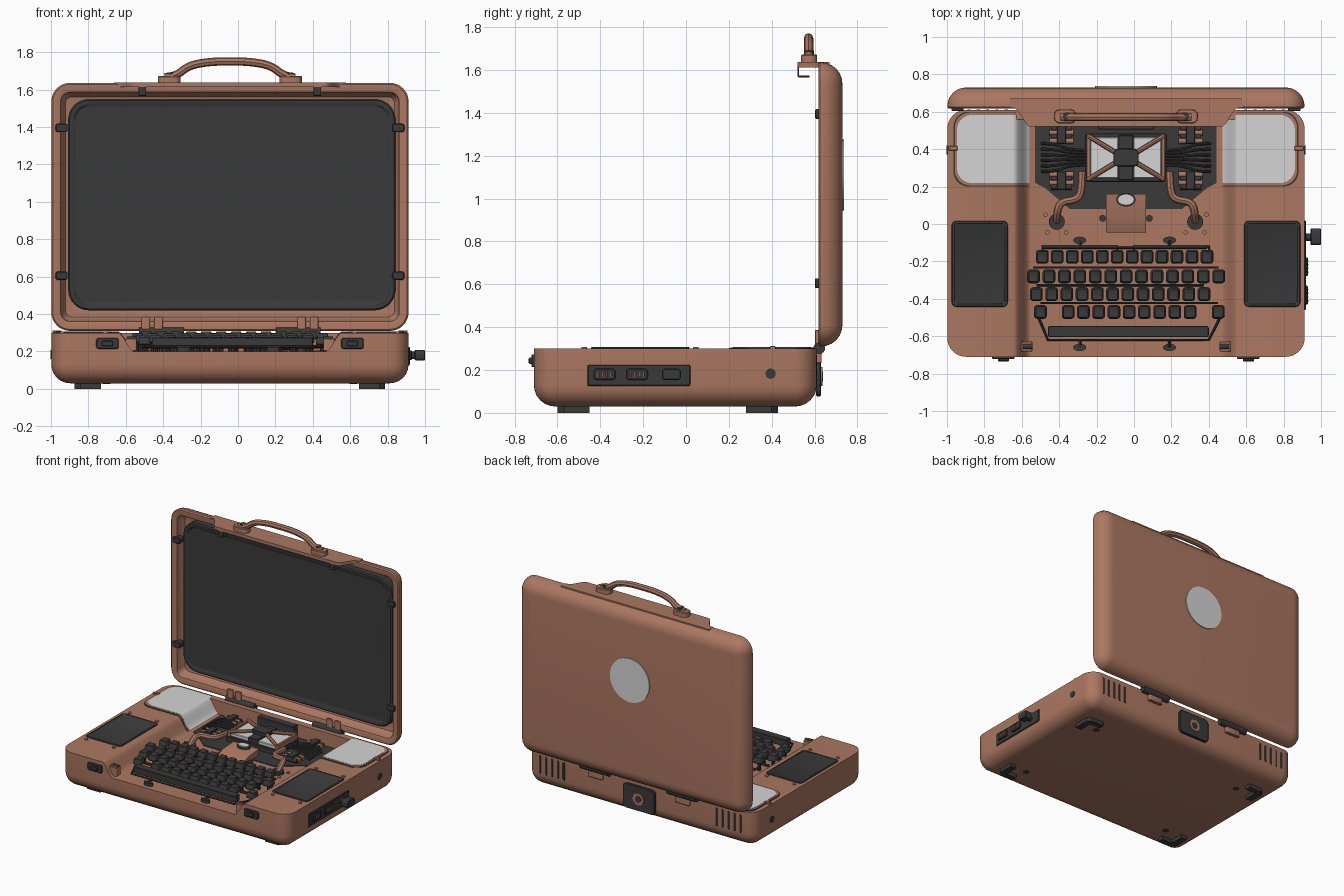
import bpy, bmesh, math
from mathutils import Matrix

if "Cube" in bpy.data.objects:
    bpy.data.objects.remove(bpy.data.objects["Cube"])

C = -0.043  # centre line of the case


def material(name, rgb):
    m = bpy.data.materials.new(name)
    m.diffuse_color = (*rgb, 1)
    m.use_nodes = True
    m.node_tree.nodes["Principled BSDF"].inputs["Base Color"].default_value = m.diffuse_color
    return m


TAN = material("copper tan", (0.41, 0.185, 0.12))
DARK = material("charcoal", (0.042, 0.042, 0.042))
WHITE = material("pale metal", (0.66, 0.66, 0.66))
SWAP = Matrix(((1, 0, 0, 0), (0, 0, 1, 0), (0, 1, 0, 0), (0, 0, 0, 1)))   # slab z -> world y
SIDE = Matrix(((0, 0, 1, 0), (1, 0, 0, 0), (0, 1, 0, 0), (0, 0, 0, 1)))   # slab z -> world x


def add(name, mat, bm, M=None):
    if M:
        bm.transform(M)
    bmesh.ops.recalc_face_normals(bm, faces=bm.faces[:])
    me = bpy.data.meshes.new(name)
    bm.to_mesh(me)
    bm.free()
    me.materials.append(mat)
    ob = bpy.data.objects.new(name, me)
    bpy.context.collection.objects.link(ob)
    return ob


def slab(name, mat, cx, cy, hx, hy, r, rings, M=None, n=6):
    """Rounded rectangle lofted through (inset, height) rings."""
    bm = bmesh.new()
    loops = []
    for inset, z in rings:
        a, b = hx - inset, hy - inset
        rr = min(max(r - inset, r * 0.35), a, b)
        loop = []
        for q, (sx, sy) in enumerate(((1, 1), (-1, 1), (-1, -1), (1, -1))):
            for i in range(n + 1):
                t = math.pi / 2 * (q + i / n)
                loop.append(bm.verts.new((cx + sx * (a - rr) + rr * math.cos(t),
                                          cy + sy * (b - rr) + rr * math.sin(t), z)))
        loops.append(loop)
    for p, q in zip(loops, loops[1:]):
        for i in range(len(p)):
            j = (i + 1) % len(p)
            bm.faces.new((p[i], p[j], q[j], q[i]))
    bm.faces.new(loops[0])
    bm.faces.new(loops[-1])
    return add(name, mat, bm, M)


def box(name, mat, c, s, r=0.006, M=None):
    z0, z1, b = c[2] - s[2] / 2, c[2] + s[2] / 2, min(0.004, s[2] / 3)
    return slab(name, mat, c[0], c[1], s[0] / 2, s[1] / 2, r,
                [(b, z0), (0, z0 + b), (0, z1 - b), (b, z1)], M, 3)


def prism(name, mat, pts, lo, hi, M=None):
    bm = bmesh.new()
    a = [bm.verts.new((x, y, lo)) for x, y in pts]
    b = [bm.verts.new((x, y, hi)) for x, y in pts]
    bm.faces.new(a)
    bm.faces.new(b)
    for i in range(len(a)):
        j = (i + 1) % len(a)
        bm.faces.new((a[i], a[j], b[j], b[i]))
    return add(name, mat, bm, M)


def cyl(name, mat, c, r, d, axis="z", sides=24, scale=(1, 1, 1)):
    rot = {"x": (0, math.pi / 2, 0), "y": (math.pi / 2, 0, 0), "z": (0, 0, 0)}[axis]
    bpy.ops.mesh.primitive_cylinder_add(vertices=sides, radius=r, depth=d, location=c, rotation=rot)
    ob = bpy.context.object
    ob.name, ob.scale = name, scale
    ob.data.materials.append(mat)
    return ob


def tube(name, mat, pts, r, smooth=True):
    cu = bpy.data.curves.new(name, "CURVE")
    cu.dimensions, cu.bevel_depth, cu.bevel_resolution, cu.use_fill_caps = "3D", r, 2, True
    sp = cu.splines.new("NURBS" if smooth else "POLY")
    sp.points.add(len(pts) - 1)
    for p, co in zip(sp.points, pts):
        p.co = (*co, 1)
    if smooth:
        sp.use_endpoint_u, sp.order_u, sp.resolution_u = True, 3, 5
    cu.materials.append(mat)
    ob = bpy.data.objects.new(name, cu)
    bpy.context.collection.objects.link(ob)
    bpy.ops.object.select_all(action="DESELECT")
    ob.select_set(True)
    bpy.context.view_layer.objects.active = ob
    bpy.ops.object.convert(target="MESH")
    return ob


def deck(u):
    """Height of the case top at distance u from the centre line."""
    t = min(max((abs(u) - 0.51) / 0.09, 0), 1)
    return 0.2 + 0.1 * t * t * (3 - 2 * t)


def arc(r, z0, dz, steps=6):
    return [(r * (1 - math.sin(t)), z0 + dz * (1 - math.cos(t)))
            for t in [math.pi / 2 * i / steps for i in range(steps + 1)]]


# Base case with the sunken centre deck cut out
base = slab("base_case", TAN, C, -0.05, 0.955, 0.66, 0.1, arc(0.1, 0.03, 0.1) + [(0, 0.30)], None, 8)
us = [-0.6 + 0.0075 * i for i in range(13)]
us += [-u for u in reversed(us)]
cutter = prism("deck_cutter", TAN, [(C - 0.6, 0.4)] + [(C + u, deck(u)) for u in us] + [(C + 0.6, 0.4)],
               -0.9, 0.56, SWAP)
cutter.hide_render = True
mod = base.modifiers.new("cut", "BOOLEAN")
mod.operation, mod.object, mod.solver = "DIFFERENCE", cutter, "EXACT"
bpy.context.view_layer.objects.active = base
bpy.ops.object.modifier_apply(modifier="cut")
bpy.data.objects.remove(cutter)

# Lid shell with recess, screen, rear disc and front flange
back = [(i, 1.35 - y) for i, y in reversed(arc(0.1, 0.62, 0.1))]
slab("lid_shell", TAN, C, 0.973, 0.955, 0.663, 0.1,
     [(0.10, 0.69), (0.075, 0.685), (0.058, 0.66), (0.05, 0.622), (0.04, 0.618), (0.008, 0.618), (0, 0.626)] + back, SWAP, 8)
slab("screen", DARK, C + 0.01, 0.985, 0.875, 0.565, 0.11,
     [(0, 0.69), (0, 0.645), (0.008, 0.637), (0.03, 0.637), (0.04, 0.644)], SWAP, 8)
cyl("lid_disc", WHITE, (C, 0.729, 1.11), 0.165, 0.016, "y", 48)
fl = [-0.62 + 0.01 * i for i in range(125)]
prism("lid_flange", TAN, [(C - 0.62, 0.67)] + [(C + u, deck(u) + 0.32) for u in fl] + [(C + 0.62, 0.67)],
      1.613, 1.637)

# Carry handle
tube("handle_grip", TAN, [(C + x, 0.572, z) for x, z in
     ((-0.35, 1.665), (-0.29, 1.67), (-0.22, 1.73), (-0.1, 1.75), (0, 1.75), (0.1, 1.75), (0.22, 1.73),
      (0.29, 1.67), (0.35, 1.665))], 0.022)
for s in (-1, 1):
    box("handle_foot", TAN, (C + s * 0.325, 0.575, 1.652), (0.12, 0.075, 0.04), 0.03)
    cyl("handle_bolt", DARK, (C + s * 0.315, 0.575, 1.681), 0.022, 0.02)
    # Screen clips and latch hooks
    for z in (1.395, 0.605):
        box("screen_clip", DARK, (C + s * 0.9, z, 0.628), (0.065, 0.045, 0.05), 0.012, SWAP)
    box("latch_strap", DARK, (C + s * 0.468, 0.524, 1.592), (0.04, 0.008, 0.05), 0.002)
    box("latch_hook", DARK, (C + s * 0.468, 0.55, 1.57), (0.04, 0.055, 0.008), 0.002)
    # Hinges
    cyl("hinge_barrel", DARK, (C + s * 0.365, 0.622, 0.302), 0.027, 0.24, "x")
    for u in (0.383, 0.45):
        box("hinge_strap", TAN, (C + s * u, 0.612, 0.345), (0.045, 0.018, 0.085))
    box("hinge_rear_clip", TAN, (C + s * 0.365, 0.62, 0.265), (0.12, 0.025, 0.07))

# Details mirrored on both sides of the base
for s in (-1, 1):
    # Palm pads with raised border
    slab("side_pad", DARK, C + s * 0.782, -0.213, 0.15, 0.23, 0.025,
         [(0, 0.295), (0, 0.303), (0.004, 0.308), (0.014, 0.308), (0.018, 0.305)], None, 4)
    for dx in (-0.115, 0.115):
        for y in (0.045, -0.475):
            cyl("pad_screw", TAN, (C + s * 0.782 + dx, y, 0.301), 0.013, 0.012, "z", 12)
    # Curved corner covers and their dark trim, following the deck step
    for name, mat, u0, u1, y0, y1, lift in (("cover_trim", DARK, 0.515, 0.922, 0.2, 0.6, 0.003),
                                            ("cover_rim", TAN, 0.515, 0.915, 0.207, 0.595, 0.005),
                                            ("corner_cover", WHITE, 0.515, 0.903, 0.219, 0.583, 0.007)):
        bm = bmesh.new()
        prev = None
        for i in range(61):
            u = u0 + (u1 - u0) * math.sin(math.pi / 2 * i / 60)
            d = max(0, u - (u1 - 0.08))
            k = 0.08 - math.sqrt(max(0.0064 - d * d, 0))
            row = [bm.verts.new((C + s * u, y, deck(u) + z)) for y, z in
                   ((y0 + k, -0.004), (y0 + k, lift), (y1 - k, lift), (y1 - k, -0.004))]
            for j in range(3 if prev else 0):
                bm.faces.new((prev[j], prev[j + 1], row[j + 1], row[j]))
            prev = row
        bm.faces.new(prev)
        add(name, mat, bm)
    box("cover_catch", TAN, (C + s * 0.925, 0.405, 0.305), (0.05, 0.025, 0.016))
    # Front sockets, latch posts, side ports
    box("front_socket", DARK, (C + s * 0.655, 0.243, -0.712), (0.12, 0.058, 0.02), 0.012, SWAP)
    box("front_socket_core", DARK, (C + s * 0.655, 0.243, -0.722), (0.06, 0.03, 0.024), 0.01, SWAP)
    box("latch_post", TAN, (C + s * 0.53, -0.655, 0.235), (0.06, 0.055, 0.07))
    cyl("latch_pin", DARK, (C + s * 0.525, -0.655, 0.265), 0.014, 0.05, "x")
    cyl("side_jack", DARK, (C + s * 0.953, 0.395, 0.183), 0.024, 0.014, "x")
    # Rear vents
    for i in range(5):
        box("rear_vent", DARK, (C + s * (0.64 + 0.05 * i), 0.2, 0.608), (0.02, 0.14, 0.008), 0.01, SWAP)
    # Angle bracket feet and bottom screws
    for yo, t in ((-0.6, 1), (0.43, -1)):
        prism("foot", DARK, [(C + s * u, yo + t * v) for u, v in
              ((0.83, 0.03), (0.8, 0), (0.69, 0), (0.69, 0.045), (0.78, 0.045), (0.78, 0.15), (0.83, 0.15))], 0, 0.036)
        cyl("bottom_screw", DARK, (C + s * 0.66, yo + t * 0.12, 0.03), 0.022, 0.01, "z", 16)

# Right side port panel and knob, rear socket
box("port_panel", DARK, (-0.22, 0.175, 0.912), (0.48, 0.098, 0.014), 0.006, SIDE)
for y in (-0.38, -0.228):
    box("side_port", DARK, (y, 0.18, 0.922), (0.1, 0.052, 0.016), 0.012, SIDE)
    for i in range(4):
        box("port_pin", TAN, (y - 0.03 + 0.02 * i, 0.18, 0.931), (0.007, 0.026, 0.004), 0.002, SIDE)
cyl("knob_shaft", DARK, (0.935, -0.07, 0.18), 0.02, 0.05, "x")
box("side_knob", DARK, (-0.068, 0.18, 0.972), (0.088, 0.054, 0.056), 0.015, SIDE)
box("rear_plate", DARK, (C, 0.17, 0.618), (0.27, 0.185, 0.022), 0.03, SWAP)
cyl("rear_socket", TAN, (C, 0.63, 0.17), 0.045, 0.012, "y")
cyl("rear_socket_hole", DARK, (C, 0.632, 0.17), 0.024, 0.014, "y", 16)

# Keyboard: caps, stems and support rails
rows = [(-0.175, [-0.49 + 0.08 * i for i in range(12)], 0.307),
        (-0.28, [-0.537 + 0.0825 * i for i in range(13)], 0.297),
        (-0.375, [-0.522 + 0.0815 * i for i in range(12)], 0.287),
        (-0.47, [-0.5] + [-0.352 + 0.0815 * i for i in range(9)] + [0.45], 0.277)]
for y, xs, top in rows:
    for x in xs:
        slab("key", DARK, x, y, 0.034, 0.037, 0.016,
             [(0.004, top - 0.042), (0, top - 0.036), (0.006, top - 0.006), (0.009, top), (0.013, top - 0.002)], None, 3)
        cyl("key_stem", DARK, (x, y, 0.225), 0.012, top - 0.225, "z", 8)
    box("key_rail", DARK, ((xs[0] + xs[-1]) / 2, y + 0.048, 0.225), (xs[-1] - xs[0], 0.012, 0.02), 0.003)
box("space_bar", DARK, (-0.03, -0.575, 0.25), (0.86, 0.06, 0.05), 0.012)
tube("front_key_frame", DARK, [(-0.51, -0.5, 0.225), (-0.46, -0.62, 0.225), (0.4, -0.62, 0.225), (0.46, -0.5, 0.225)],
     0.007, False)
for x0, x1, xf in ((-0.49, -0.09, -0.29), (0.0, 0.4, 0.19)):
    tube("rear_key_frame", DARK, [(x0, -0.17, 0.225), (x0, -0.12, 0.225), (x1, -0.12, 0.225), (x1, -0.17, 0.225)],
         0.007, False)
    for y in (-0.087, -0.66):
        cyl("frame_mount", DARK, (xf, y, 0.208), 0.035, 0.03, "z", 20, (1, 0.55, 1))
        tube("frame_link", DARK, [(xf, y, 0.222), (xf, -0.12 if y > -0.3 else -0.62, 0.225)], 0.008, False)

# Engine bay floor and central block
half = [(0.485, 0.55), (0.485, 0.22), (0.43, 0.19), (0.3, 0.08)]
prism("bay_floor", DARK, [(C + u, y) for u, y in half] + [(C - u, y) for u, y in reversed(half)], 0.19, 0.206)
box("bay_rear_block", DARK, (C, 0.535, 0.25), (0.3, 0.06, 0.1))
box("engine_bed", DARK, (C, 0.355, 0.222), (0.44, 0.26, 0.04), 0.02)
for s in (-1, 1):
    box("engine_panel", WHITE, (C + s * 0.115, 0.355, 0.25), (0.15, 0.22, 0.03))
    box("engine_side_rail", TAN, (C + s * 0.2, 0.355, 0.255), (0.022, 0.25, 0.045))
    for t in (-1, 1):
        tube("engine_strut", TAN, [(C + s * 0.2, 0.355 + t * 0.115, 0.272), (C + s * 0.06, 0.355 + t * 0.03, 0.285)],
             0.013, False)
        # Side coil clusters
        for i in range(4):
            y = 0.355 + t * (0.09 + 0.022 * i)
            cyl("coil", DARK if i % 2 else TAN, (C + s * 0.345, y, 0.225), 0.016, 0.13 - 0.02 * (i % 2), "x", 12)
        box("coil_block", DARK, (C + s * 0.345, 0.355 + t * 0.123, 0.235), (0.05, 0.1, 0.04))
    # Cable fan
    for i in range(6):
        k = i - 2.5
        tube("cable", DARK, [(C + s * 0.45, 0.355 + 0.03 * k, 0.215), (C + s * 0.38, 0.355 + 0.03 * k, 0.26),
                             (C + s * 0.3, 0.355 + 0.016 * k, 0.255), (C + s * 0.2, 0.355 + 0.016 * k, 0.235)], 0.008)
    # Copper pipes into ringed ports
    tube("pipe", TAN, [(C + s * 0.235, 0.28, 0.24), (C + s * 0.235, 0.18, 0.25), (C + s * 0.26, 0.13, 0.25),
                       (C + s * 0.35, 0.12, 0.255), (C + s * 0.37, 0.06, 0.255), (C + s * 0.37, 0.015, 0.205)], 0.021)
    cyl("pipe_ring", DARK, (C + s * 0.37, 0.012, 0.207), 0.043, 0.024)
    for dx, y in ((-0.05, -0.045), (0.05, -0.045), (0.06, 0.05)):
        cyl("pipe_screw", TAN, (C + s * (0.37 + dx), y, 0.203), 0.012, 0.012, "z", 12)
    cyl("cover_lug", DARK, (C + s * 0.125, 0.03, 0.206), 0.018, 0.02, "z", 12)
box("engine_spine", DARK, (C, 0.355, 0.256), (0.08, 0.24, 0.04))
box("engine_cap", DARK, (C, 0.355, 0.285), (0.135, 0.095, 0.03), 0.025)
# Front cover with pale oval lens
prism("front_cover", TAN, [(-0.045, 0.19), (-0.045, 0.215), (0.03, 0.245), (0.16, 0.255), (0.16, 0.19)],
      C - 0.108, C + 0.108, SIDE)
cyl("lens_ring", DARK, (C, 0.13, 0.255), 0.052, 0.016, "z", 28, (1, 0.7, 1))
cyl("lens", WHITE, (C, 0.13, 0.261), 0.042, 0.02, "z", 28, (1, 0.65, 1))

# Smooth shading with sharp edges kept
bpy.ops.object.select_all(action="DESELECT")
for ob in bpy.context.scene.objects:
    ob.select_set(ob.type == "MESH")
bpy.context.view_layer.objects.active = base
bpy.ops.object.shade_smooth_by_angle(angle=math.radians(35))
